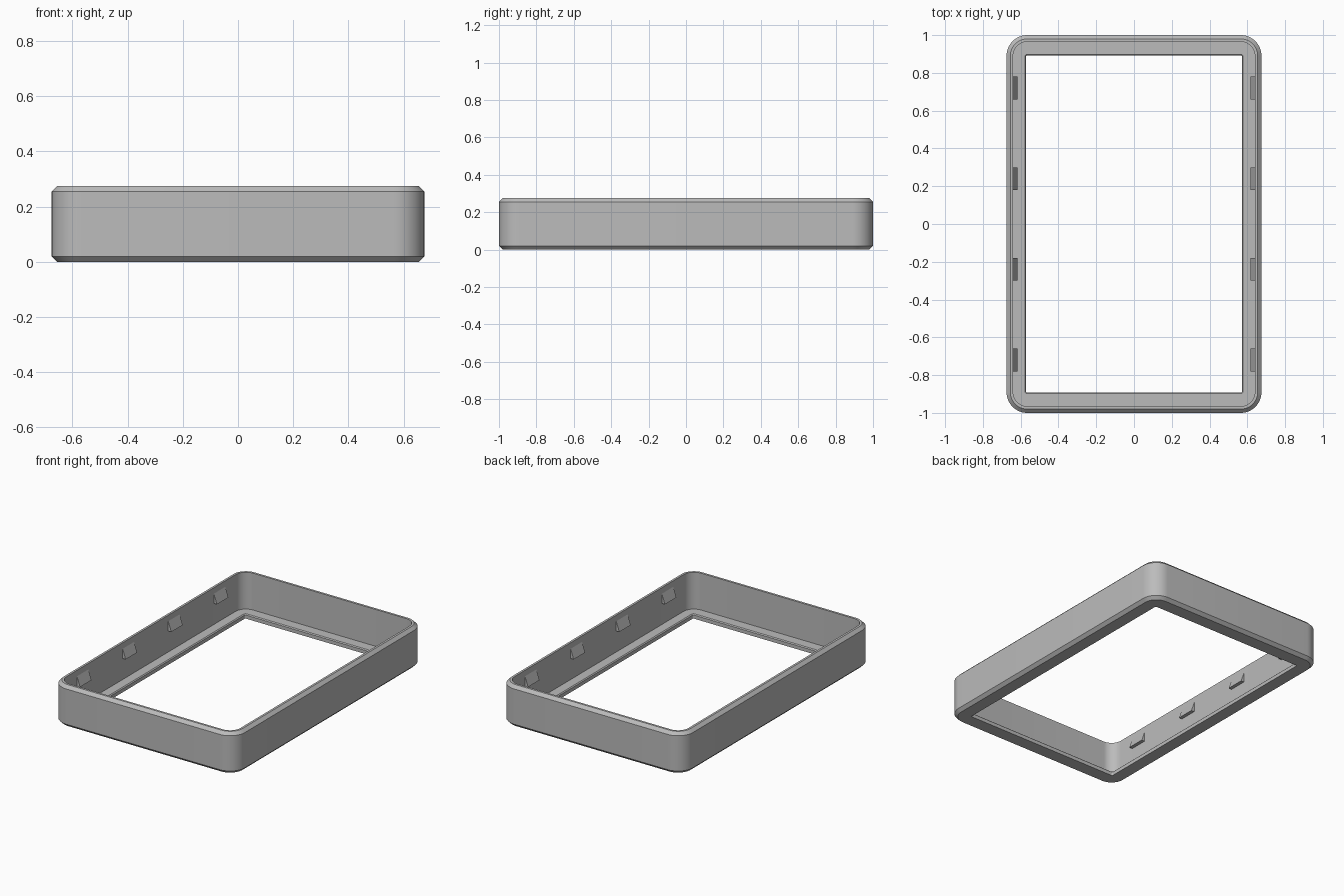
import bpy, bmesh, math

if "Cube" in bpy.data.objects:
    bpy.data.objects.remove(bpy.data.objects["Cube"])

grey = bpy.data.materials.new("grey")
grey.diffuse_color = (0.5, 0.5, 0.5, 1)
grey.use_nodes = True
grey.node_tree.nodes["Principled BSDF"].inputs["Base Color"].default_value = grey.diffuse_color


def rounded_rect(hx, hy, r, z, steps=12):
    """Points of a rounded rectangle, counter-clockwise."""
    pts = []
    for i, (sx, sy) in enumerate([(1, 1), (-1, 1), (-1, -1), (1, -1)]):
        for k in range(steps + 1):
            a = math.pi / 2 * (i + k / steps)
            pts.append((sx * (hx - r) + r * math.cos(a), sy * (hy - r) + r * math.sin(a), z))
    return pts


def finish(bm, name):
    bmesh.ops.recalc_face_normals(bm, faces=bm.faces)
    mesh = bpy.data.meshes.new(name)
    bm.to_mesh(mesh)
    bm.free()
    mesh.materials.append(grey)
    obj = bpy.data.objects.new(name, mesh)
    bpy.context.collection.objects.link(obj)
    return obj


# Frame: closed cross-section of rounded rectangles (half x, half y, radius, z)
section = [
    (0.655, 0.98, 0.09, 0), (0.675, 1, 0.11, 0.02),
    (0.675, 1, 0.11, 0.255), (0.655, 0.98, 0.09, 0.275),
    (0.64, 0.965, 0.075, 0.275), (0.64, 0.965, 0.075, 0.03),
    (0.578, 0.898, 0.014, 0.03), (0.572, 0.892, 0.008, 0.024),
    (0.572, 0.892, 0.008, 0),
]
bm = bmesh.new()
rings = [[bm.verts.new(p) for p in rounded_rect(*s)] for s in section]
n = len(rings[0])
for a, b in zip(rings, rings[1:] + rings[:1]):
    for i in range(n):
        j = (i + 1) % n
        bm.faces.new((a[i], a[j], b[j], b[i]))
frame = finish(bm, "frame")
bpy.context.view_layer.objects.active = frame
frame.select_set(True)
bpy.ops.object.shade_smooth_by_angle(angle=math.radians(30))

# Snap tabs: wedges on the long inner walls, sloped on top, flat underneath
for side, label in ((-1, "left"), (1, "right")):
    for y in (-0.72, -0.24, 0.24, 0.72):
        bm = bmesh.new()
        ends = [[bm.verts.new((side * x, y + d, z)) for x, z in
                 ((0.645, 0.17), (0.617, 0.17), (0.64, 0.235), (0.645, 0.235))]
                for d in (-0.06, 0.06)]
        bm.faces.new(ends[0])
        bm.faces.new(ends[1])
        for i in range(4):
            j = (i + 1) % 4
            bm.faces.new((ends[0][i], ends[0][j], ends[1][j], ends[1][i]))
        finish(bm, label + "_snap_tab")
